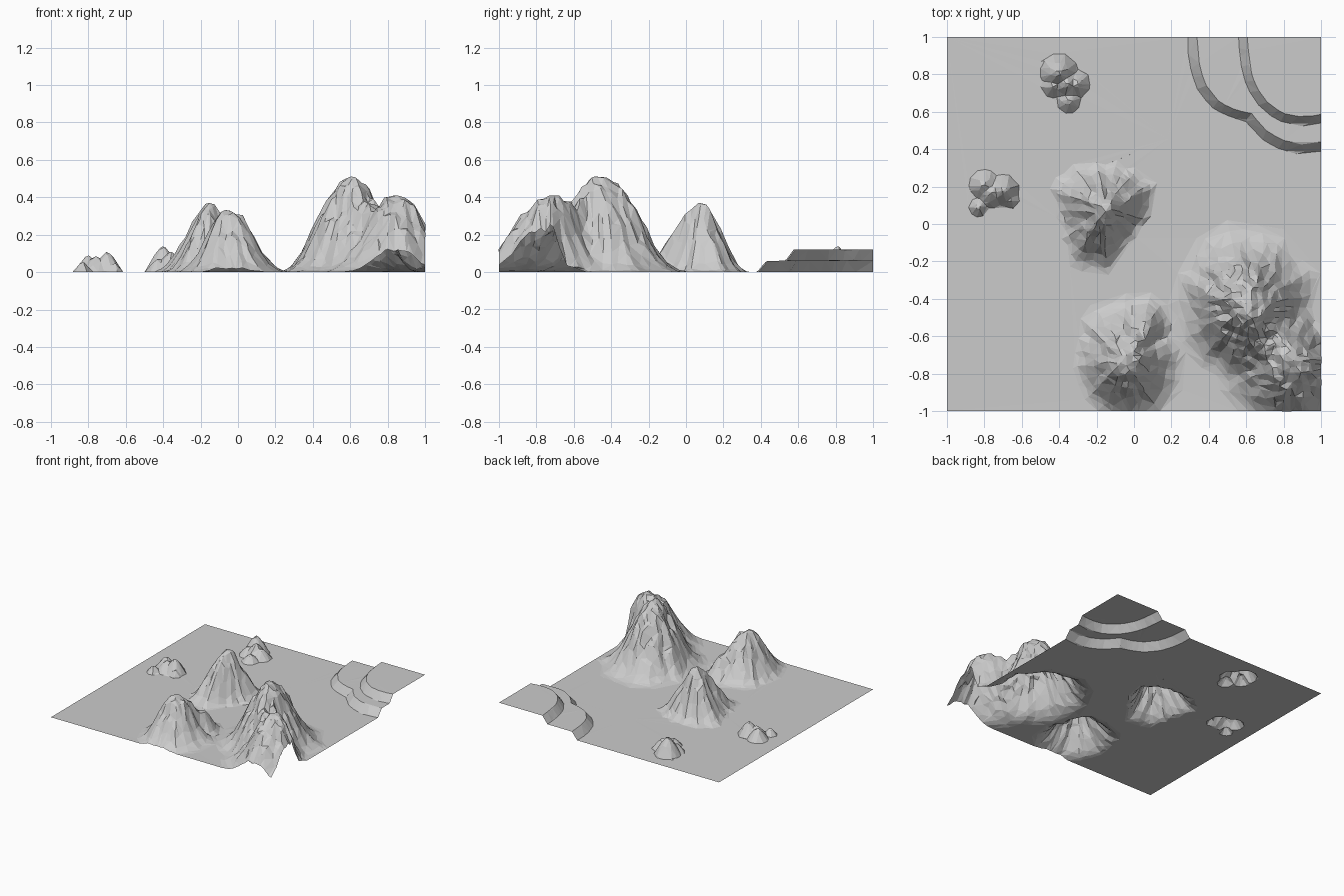
import bpy, bmesh, math
from mathutils import Vector, noise

if "Cube" in bpy.data.objects:
    bpy.data.objects.remove(bpy.data.objects["Cube"])

N = 160  # grid cells per side before simplification


def ring(angle, radii):
    """Radius at an angle, from evenly spaced radii around the circle."""
    f = (angle % (2 * math.pi)) / (2 * math.pi) * len(radii)
    i = int(f)
    a, b = radii[i % len(radii)], radii[(i + 1) % len(radii)]
    return a + (b - a) * (f - i)


def arc(angle, pts):
    """Radius at an angle in degrees, from (angle, radius) pairs."""
    for (a, r), (b, s) in zip(pts, pts[1:]):
        if angle <= b:
            return r + (s - r) * max(0, (angle - a) / (b - a))
    return pts[-1][1]


# Mountains: peak x, y, height and foot radii every 30 degrees from +x
MOUNTAINS = [
    (-.15, .08, .37, [.27, .32, .28, .26, .29, .35, .29, .28, .38, .36, .24, .22]),
    (-.05, -.73, .33, [.34, .31, .37, .36, .37, .30, .29, .30, .34, .35, .36, .35]),
    (.06, -.55, .165, [.16, .15, .18, .20, .18, .16, .15, .15, .15, .15, .16, .16]),
    (.60, -.45, .51, [.40, .43, .45, .49, .48, .45, .40, .40, .42, .53, .62, .42]),
    (.85, -.72, .41, [.37, .22, .27, .36, .48, .48, .44, .44, .46, .50, .43, .38]),
]
# Rock lumps: x, y, radius, height
LUMPS = [
    (-.40, .81, .10, .14), (-.44, .84, .055, .06), (-.43, .74, .065, .07),
    (-.31, .75, .075, .08), (-.35, .66, .065, .06), (-.36, .75, .085, .11),
    (-.80, .21, .08, .09), (-.70, .18, .085, .11), (-.83, .09, .05, .055),
    (-.76, .17, .085, .085), (-.66, .13, .045, .05),
]
OUTER = [(180, .71), (192, .716), (203, .717), (213, .693), (220, .653),
         (228, .602), (239, .628), (250, .639), (261, .628), (270, .61)]
INNER = [(180, .44), (193, .441), (212, .472), (230, .497), (244, .50),
         (258, .48), (270, .46)]


def mountain(x, y, px, py, height, radii):
    dx, dy = x - px, y - py
    d = math.hypot(dx, dy)
    ang = math.atan2(dy, dx)
    gully = noise.noise(Vector((math.cos(ang) * 4 + px * 9, math.sin(ang) * 4, d * 4)))
    t = d / (ring(ang, radii) * (1 + .09 * gully))
    if t >= 1:
        return 0
    rough = noise.noise(Vector((x * 9, y * 9, 3.3))) + .8 * noise.noise(Vector((x * 22, y * 22, 7.1)))
    rough *= min(1, t * 3)
    return height * (.5 + .5 * math.cos(math.pi * t)) ** 1.3 * (1 + .17 * rough)


def ground_height(x, y):
    # neighbouring mountains blend through soft saddles
    h = sum(mountain(x, y, *m) ** 5 for m in MOUNTAINS) ** .2
    # rocky outcrops
    for lx, ly, r, top in LUMPS:
        t = math.hypot(x - lx, y - ly) / r
        if t < 1:
            h = max(h, top * (1 - t ** 1.35))
    # two terraces in the back right corner
    if x > .2 and y > .3:
        d = math.hypot(x - 1, y - 1)
        a = math.degrees(math.atan2(y - 1, x - 1 - 1e-6)) % 360
        for pts, width in ((OUTER, .05), (INNER, .045)):
            h += .06 * min(1, max(0, (arc(a, pts) - d) / width))
    return h


# Terrain sheet
bm = bmesh.new()
bmesh.ops.create_grid(bm, x_segments=N, y_segments=N, size=1)
for v in bm.verts:
    v.co.z = ground_height(v.co.x, v.co.y)
bmesh.ops.triangulate(bm, faces=bm.faces[:])
mesh = bpy.data.meshes.new("terrain")
bm.to_mesh(mesh)
bm.free()
terrain = bpy.data.objects.new("terrain", mesh)
bpy.context.collection.objects.link(terrain)

# Simplify into low-poly facets
simplify = terrain.modifiers.new("simplify", 'DECIMATE')
simplify.ratio = .04
